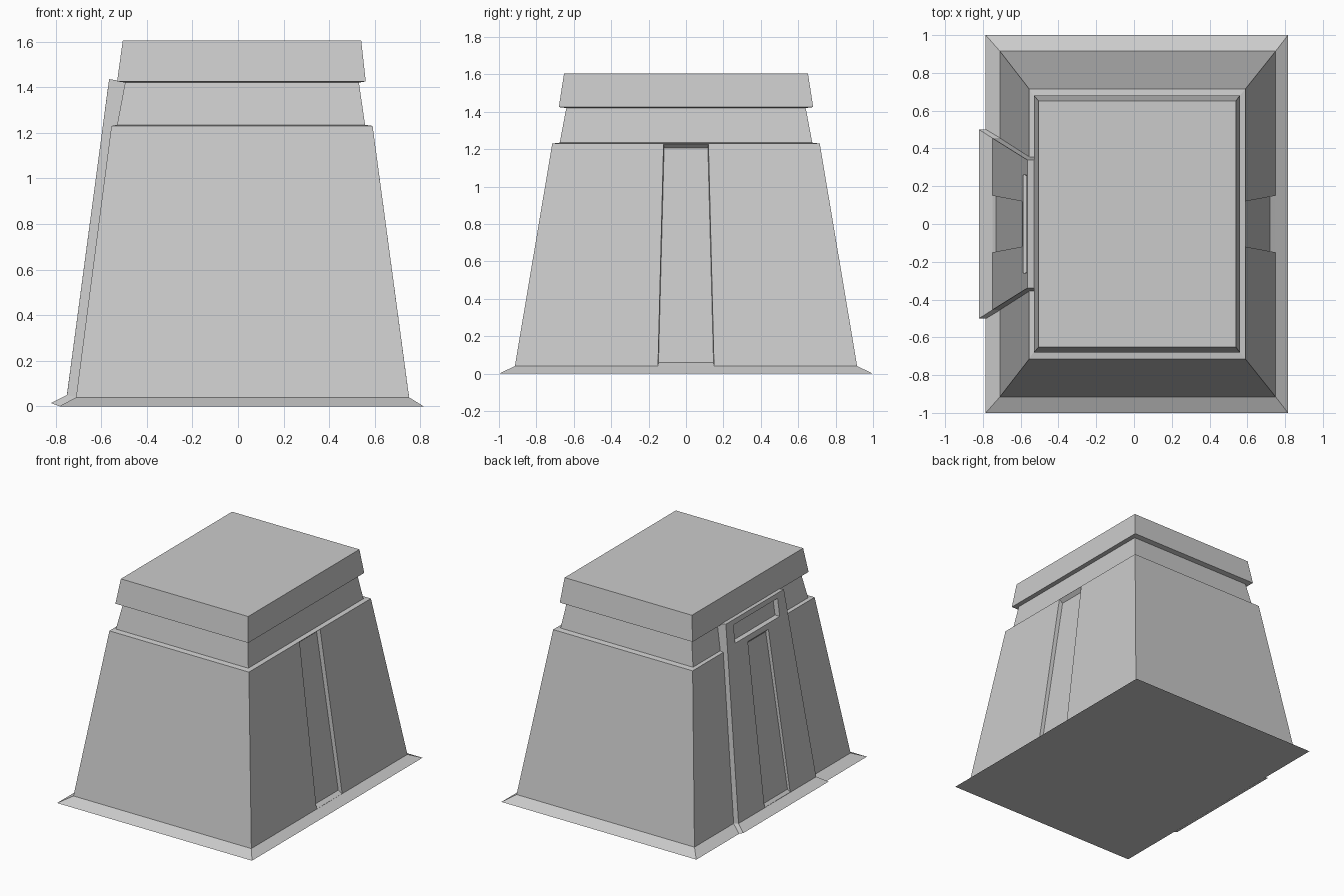
import bpy, bmesh

if "Cube" in bpy.data.objects:
    bpy.data.objects.remove(bpy.data.objects["Cube"])


def rect(x0, x1, y, z0, z1=None):
    """Ring of four points; z0 on the x0 side, z1 on the x1 side."""
    z1 = z0 if z1 is None else z1
    return [(x0, -y, z0), (x1, -y, z1), (x1, y, z1), (x0, y, z0)]


def wall_quad(side, low, high):
    """Quad on the +x or -x wall from (x, half width, z) at bottom and top."""
    (xa, ya, za), (xb, yb, zb) = low, high
    return [(xa, -side * ya, za), (xa, side * ya, za),
            (xb, side * yb, zb), (xb, -side * yb, zb)]


def loft(name, rings, recesses):
    """Capped loft of rings; recesses maps (segment, side) to (rim, back)."""
    bm = bmesh.new()
    loops = [[bm.verts.new(p) for p in r] for r in rings]

    def bridge(a, b):
        for k in range(4):
            j = (k + 1) % 4
            bm.faces.new((a[k], a[j], b[j], b[k]))

    for s, (a, b) in enumerate(zip(loops, loops[1:])):
        for k in range(4):
            j = (k + 1) % 4
            quad = [a[k], a[j], b[j], b[k]]
            if (s, k) in recesses:
                rim, back = [[bm.verts.new(p) for p in q] for q in recesses[s, k]]
                bridge(quad, rim)
                bridge(rim, back)
                bm.faces.new(back)
            else:
                bm.faces.new(quad)
    bm.faces.new(loops[0][::-1])
    bm.faces.new(loops[-1])
    bmesh.ops.recalc_face_normals(bm, faces=bm.faces)
    mesh = bpy.data.meshes.new(name)
    bm.to_mesh(mesh)
    bm.free()
    obj = bpy.data.objects.new(name, mesh)
    bpy.context.collection.objects.link(obj)
    return obj


# Tapered tower: skirt, battered walls, ledge, neck and overhanging cap
RIGHT, LEFT = 1, 3
right_door = (wall_quad(1, (0.75, 0.15, 0.041), (0.59, 0.12, 1.229)),
              wall_quad(1, (0.72, 0.147, 0.06), (0.563, 0.117, 1.205)))
loft("tower", [
    rect(-0.785, 0.815, 1.0, 0),
    rect(-0.71, 0.75, 0.915, 0.04),
    rect(-0.555, 0.59, 0.715, 1.23),
    rect(-0.53, 0.557, 0.675, 1.235),
    rect(-0.495, 0.53, 0.64, 1.42),
    rect(-0.53, 0.56, 0.68, 1.425),
    rect(-0.505, 0.54, 0.652, 1.605),
], {(1, RIGHT): right_door})

# Raised portal on the left side with a doorway and a lintel panel
left_door = (wall_quad(-1, (-0.75, 0.15, 0.052), (-0.592, 0.12, 1.23)),
             wall_quad(-1, (-0.73, 0.147, 0.07), (-0.572, 0.117, 1.208)))
panel = (wall_quad(-1, (-0.587, 0.26, 1.27), (-0.57, 0.26, 1.40)),
         wall_quad(-1, (-0.552, 0.255, 1.273), (-0.535, 0.255, 1.393)))
loft("portal", [
    rect(-0.82, -0.78, 0.5, 0.015, 0),
    rect(-0.75, -0.705, 0.455, 0.05, 0.04),
    rect(-0.59, -0.525, 0.355, 1.25, 1.235),
    rect(-0.565, -0.49, 0.34, 1.435, 1.423),
], {(1, LEFT): left_door, (2, LEFT): panel})
